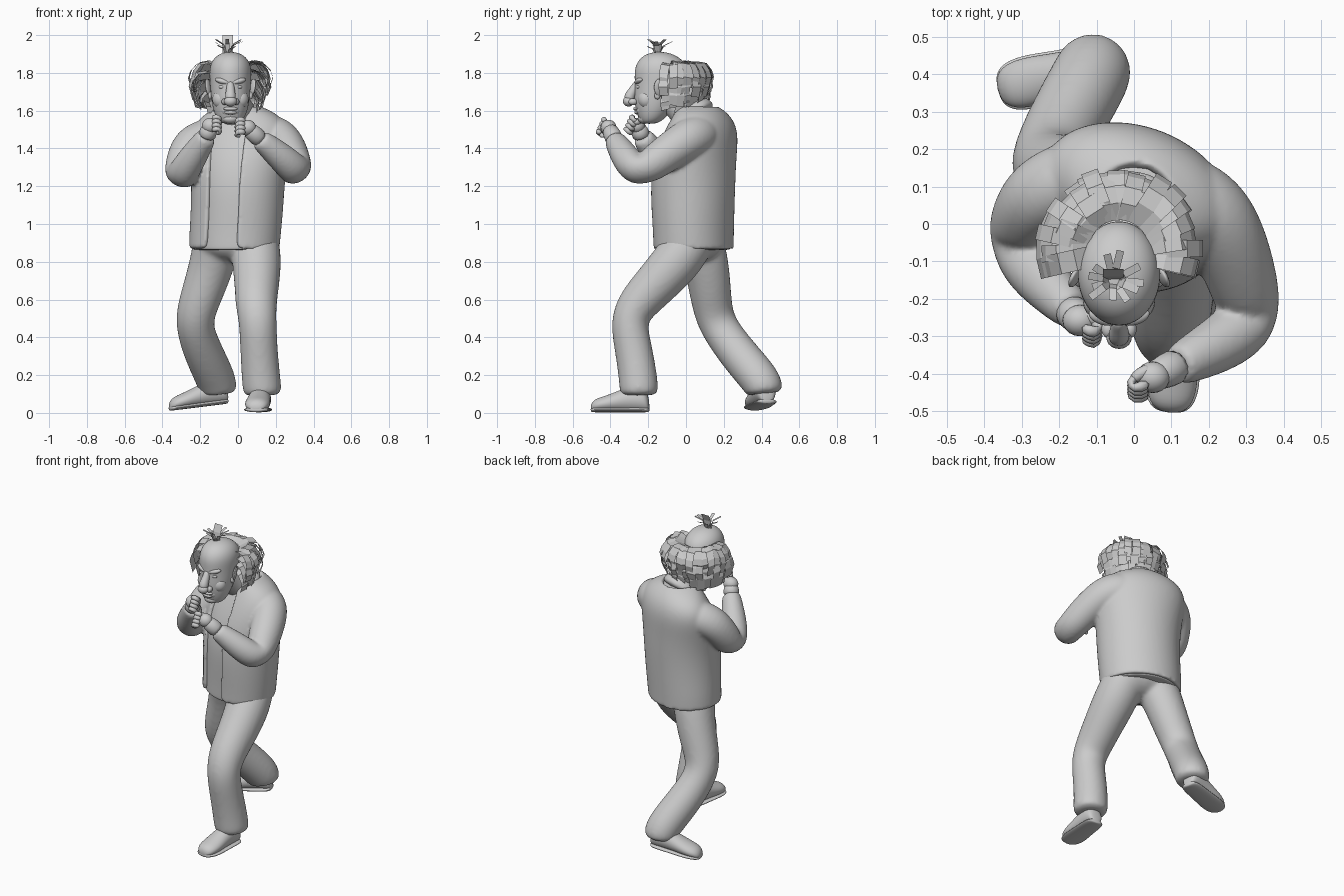
import bpy, bmesh, math, random
from mathutils import Vector, Matrix

random.seed(4)
old = bpy.data.objects.get("Cube")
if old:
    bpy.data.objects.remove(old, do_unlink=True)

grey = bpy.data.materials.new("plain_grey")
grey.use_nodes = True
grey.diffuse_color = (0.6, 0.6, 0.6, 1)
grey.node_tree.nodes["Principled BSDF"].inputs["Base Color"].default_value = (0.6, 0.6, 0.6, 1)


def finish(name, bm, smooth=True, levels=0):
    mesh = bpy.data.meshes.new(name)
    bm.to_mesh(mesh)
    bm.free()
    obj = bpy.data.objects.new(name, mesh)
    bpy.context.collection.objects.link(obj)
    mesh.materials.append(grey)
    for p in mesh.polygons:
        p.use_smooth = smooth
    if levels:
        mod = obj.modifiers.new("round", 'SUBSURF')
        mod.levels = mod.render_levels = levels
    return obj


def loft(name, rings, gap=0, sides=16, levels=2):
    """Skin rings given as (centre, u, v); a gap leaves the front open."""
    bm = bmesh.new()
    start = -math.pi / 2 + gap
    span = 2 * math.pi - 2 * gap
    count = sides + 1 if gap else sides
    rows = []
    for c, u, v in rings:
        angles = [start + span * i / sides for i in range(count)]
        rows.append([bm.verts.new(c + u * math.cos(a) + v * math.sin(a)) for a in angles])
    for a, b in zip(rows, rows[1:]):
        for i in range(sides):
            j = (i + 1) % count
            bm.faces.new((a[i], a[j], b[j], b[i]))
    if not gap:
        bm.faces.new(rows[0][::-1])
        bm.faces.new(rows[-1])
    bmesh.ops.recalc_face_normals(bm, faces=bm.faces)
    return finish(name, bm, True, levels)


def limb(name, pts, sides=12, levels=2):
    """Round tube through (x, y, z, radius) stations."""
    cs = [Vector(p[:3]) for p in pts]
    u = Vector((1, 0.2, 0.1))
    rings = []
    for i, c in enumerate(cs):
        t = (cs[min(i + 1, len(cs) - 1)] - cs[max(i - 1, 0)]).normalized()
        u = (u - t * u.dot(t)).normalized()
        r = pts[i][3] * 1.03
        rings.append((c, u * r, t.cross(u) * r))
    return loft(name, rings, sides=sides, levels=levels)


def stack(name, rows, yaw=0, grow=1.0, **kw):
    """Horizontal ellipses given as (z, x, y, rx, ry)."""
    turn = Matrix.Rotation(yaw, 3, 'Z')
    return loft(name, [(Vector((x, y, z)), turn @ Vector((rx * grow, 0, 0)),
                        turn @ Vector((0, ry * grow, 0))) for z, x, y, rx, ry in rows], **kw)


def blob(name, loc, size, rot=(0, 0, 0)):
    bm = bmesh.new()
    bmesh.ops.create_uvsphere(bm, u_segments=20, v_segments=12, radius=1)
    obj = finish(name, bm)
    obj.location, obj.scale, obj.rotation_euler = loc, size, rot
    return obj


def fuse(name, parts, voxel, soften):
    """Melt overlapping parts into one smooth skin."""
    bpy.context.view_layer.update()
    graph = bpy.context.evaluated_depsgraph_get()
    bm = bmesh.new()
    for part in parts:
        mesh = bpy.data.meshes.new_from_object(part.evaluated_get(graph))
        mesh.transform(part.matrix_world)
        bm.from_mesh(mesh)
        bpy.data.meshes.remove(mesh)
    for part in parts:
        bpy.data.objects.remove(part, do_unlink=True)
    obj = finish(name, bm)
    melt = obj.modifiers.new("melt", 'REMESH')
    melt.mode, melt.voxel_size, melt.use_smooth_shade = 'VOXEL', voxel, True
    relax = obj.modifiers.new("relax", 'SMOOTH')
    relax.iterations = soften


# trousers
fuse("trousers", [
    limb("left_leg", [(.085, .035, .95, .12), (.09, .02, .9, .13), (.1, -.05, .8, .133),
         (.1, -.16, .68, .12), (.095, -.265, .57, .11), (.105, -.305, .48, .1),
         (.11, -.28, .35, .1), (.12, -.255, .2, .103), (.13, -.248, .11, .105),
         (.13, -.248, .09, .09)]),
    limb("right_leg", [(-.1, .06, .95, .12), (-.11, .075, .9, .13), (-.14, .11, .78, .12),
         (-.19, .13, .63, .112), (-.235, .15, .5, .103), (-.215, .21, .4, .102),
         (-.17, .295, .29, .106), (-.115, .395, .175, .107), (-.105, .42, .12, .102),
         (-.105, .42, .1, .085)]),
    blob("seat", (-.015, .04, .91), (.21, .155, .115))], .012, 10)


# shoes: upper and sole run from heel to toe
def shoe(side, heel, toe):
    heel, toe = Vector(heel), Vector(toe)
    across = (toe - heel).cross(Vector((0, 0, 1))).normalized()
    up = Vector((0, 0, 1))
    outline = [(-.02, .025, .05), (.03, .055, .13), (.3, .06, .14), (.5, .063, .115),
               (.75, .07, .085), (.93, .058, .07), (1, .025, .04)]
    upper, sole = [], []
    for t, w, h in outline:
        base = heel.lerp(toe, t)
        upper.append((base + up * h / 2, across * w, up * h / 2))
        sole.append((base + up * .012, across * (w + .006), up * .014))
    loft(side + "_shoe_upper", upper)
    loft(side + "_shoe_sole", sole)


shoe("left", (.125, -.2, .005), (.095, -.505, .005))
shoe("right", (-.06, .43, .05), (-.365, .36, .012))

# shirt inside an open jacket that is fused with its sleeves
body = [(.87, -.02, .04, .238, .198), (.95, -.015, .04, .242, .2), (1.08, -.005, .037, .243, .207),
        (1.22, .0, .037, .247, .212), (1.35, .005, .05, .26, .2), (1.46, .01, .075, .27, .178),
        (1.53, .015, .085, .245, .15), (1.58, .015, .08, .18, .12), (1.61, .005, .06, .105, .1)]
yaw = math.radians(-22)
hem = [(.862, -.02, .04, .19, .16), (.864, -.02, .04, .228, .194)]
stack("shirt", hem + body, yaw, .965, sides=24)
panels = stack("panels", body, yaw, .96, gap=math.radians(21), sides=24)
cloth = panels.modifiers.new("cloth", 'SOLIDIFY')
cloth.thickness, cloth.offset = .034, 0
left_arm = limb("left_arm", [(.1, .09, 1.47, .1), (.16, .07, 1.475, .11), (.215, .025, 1.457, .11),
    (.255, -.05, 1.41, .104), (.285, -.135, 1.35, .097), (.307, -.215, 1.293, .088),
    (.302, -.265, 1.283, .085), (.25, -.31, 1.335, .08), (.175, -.35, 1.4, .068),
    (.12, -.378, 1.445, .056), (.115, -.38, 1.45, .045)])
right_arm = limb("right_arm", [(-.1, .13, 1.46, .1), (-.18, .12, 1.455, .105),
    (-.25, .08, 1.42, .104), (-.285, .03, 1.345, .097), (-.302, -.02, 1.268, .09),
    (-.297, -.075, 1.255, .085), (-.258, -.135, 1.325, .078), (-.205, -.19, 1.405, .067),
    (-.168, -.23, 1.46, .056), (-.163, -.234, 1.465, .045)])
fuse("jacket", [panels, left_arm, right_arm], .01, 5)
limb("neck", [(.01, .07, 1.53, .12), (-.005, .02, 1.59, .1), (-.03, -.06, 1.65, .082),
              (-.04, -.12, 1.72, .08)])
limb("shirt_collar", [(.01, .06, 1.55, .125), (.002, .035, 1.585, .118), (-.006, .01, 1.615, .102)])


# fists with curled fingers
def fist(side, wrist, palm, curl):
    wrist, palm, curl = Vector(wrist), Vector(palm), Vector(curl).normalized()
    along = (palm - wrist).normalized()
    down = Vector((0, -.45, -1)).normalized()
    limb(side + "_wrist", [(*wrist, .052), (*wrist.lerp(palm, .5), .046), (*palm, .042)], levels=1)
    blob(side + "_palm", palm, (.046, .042, .042))
    for k in range(4):
        root = palm + Vector((0, -.016, .026)) + down * (.023 * k - .005) + along * .01
        mid = root + curl * .042 + along * .01
        tip = mid + curl * .012 - Vector((0, -.022, .024))
        end = tip - curl * .03 + Vector((0, .012, -.006))
        limb(side + "_finger_%d" % (k + 1), [(*root, .017), (*mid, .017), (*tip, .015),
             (*end, .012)], sides=8, levels=1)
    base = palm + Vector((0, .022, .012))
    limb(side + "_thumb", [(*base, .021), (*(base + curl * .035 + Vector((0, 0, .008))), .018),
         (*(base + curl * .062 - Vector((0, .015, 0))), .014)], sides=8, levels=1)


fist("left", (.125, -.374, 1.44), (.05, -.41, 1.51), (-1, -.3, .1))
fist("right", (-.17, -.23, 1.455), (-.145, -.258, 1.52), (1, -.4, .1))

# head
HX = -.04
stack("head", [(z, HX, y, rx, ry) for z, y, rx, ry in [
    (1.53, -.195, .04, .035), (1.547, -.185, .068, .062), (1.595, -.172, .09, .092),
    (1.65, -.16, .101, .116), (1.7, -.15, .106, .124), (1.76, -.133, .111, .14),
    (1.82, -.131, .114, .144), (1.868, -.134, .098, .12), (1.9, -.14, .062, .074),
    (1.911, -.14, .018, .022)]], sides=20)

# face
limb("nose_bridge", [(HX, -.255, 1.755, .018), (HX, -.275, 1.715, .022), (HX, -.298, 1.68, .029),
                     (HX, -.304, 1.65, .028)])
blob("nose_tip", (HX, -.304, 1.65), (.034, .03, .028))
blob("muzzle", (HX, -.23, 1.605), (.056, .038, .04))
blob("upper_lip", (HX, -.262, 1.61), (.038, .017, .011))
blob("lower_lip", (HX, -.257, 1.591), (.033, .017, .011))
blob("chin", (HX, -.222, 1.557), (.044, .034, .027))
for side, s in (("left", 1), ("right", -1)):
    blob(side + "_nostril", (HX + s * .029, -.281, 1.647), (.018, .024, .018))
    blob(side + "_brow", (HX + s * .042, -.248, 1.756), (.042, .022, .016), (0, -s * .25, s * .3))
    blob(side + "_eye", (HX + s * .042, -.249, 1.725), (.02, .014, .011))
    blob(side + "_cheek", (HX + s * .05, -.21, 1.66), (.046, .045, .05))
    blob(side + "_ear", (HX + s * .116, -.14, 1.722), (.012, .032, .048), (.15, s * .15, s * .45))
    blob(side + "_ear_lobe", (HX + s * .108, -.152, 1.68), (.011, .016, .02))


# hair made of flat bent strips, widest near the top and tucked in below
def strip(bm, pts, side, width):
    rows = [(bm.verts.new(p - side * width / 2), bm.verts.new(p + side * width / 2)) for p in pts]
    for a, b in zip(rows, rows[1:]):
        bm.faces.new((a[0], a[1], b[1], b[0]))


bm = bmesh.new()
centre = Vector((HX, -.07, 0))
for top, reach, drop, count in [(1.835, .218, .12, 19), (1.79, .21, .13, 19),
                                (1.74, .19, .12, 17), (1.69, .16, .09, 15)]:
    for i in range(count):
        a = math.radians(-12 + 204 * (i + random.uniform(-.2, .2)) / (count - 1))
        out = Vector((math.cos(a), math.sin(a), 0))
        side = Vector((-out.y, out.x, random.uniform(-.25, .25))).normalized()
        r = reach + random.uniform(-.02, .012)
        lift = random.uniform(.005, .02)
        profile = [(.08, .0), (r * .6, lift + .008), (r * .82, lift), (r * .96, -drop * .2),
                   (r * 1.01, -drop * .5), (r * .92, -drop + random.uniform(-.02, .02))]
        pts = [centre + out * d + Vector((0, 0, top + h)) for d, h in profile]
        strip(bm, pts, side, random.uniform(.042, .058))
finish("side_hair", bm, smooth=False)

# tuft on the crown
bm = bmesh.new()
root = Vector((-.055, -.15, 1.895))
for i in range(11):
    a = math.tau * i / 11 + random.uniform(-.25, .25)
    out = Vector((math.cos(a), math.sin(a), 0))
    side = Vector((-out.y, out.x, 0))
    spread = random.uniform(.05, .085)
    tall = random.uniform(.045, .085)
    strip(bm, [root + out * .008, root + out * spread * .4 + Vector((0, 0, tall * .7)),
               root + out * spread + Vector((0, 0, tall))], side, .02)
strip(bm, [root, root + Vector((0, .01, .06)), root + Vector((0, .03, .105))],
      Vector((1, 0, 0)), .055)
finish("crown_tuft", bm, smooth=False)
